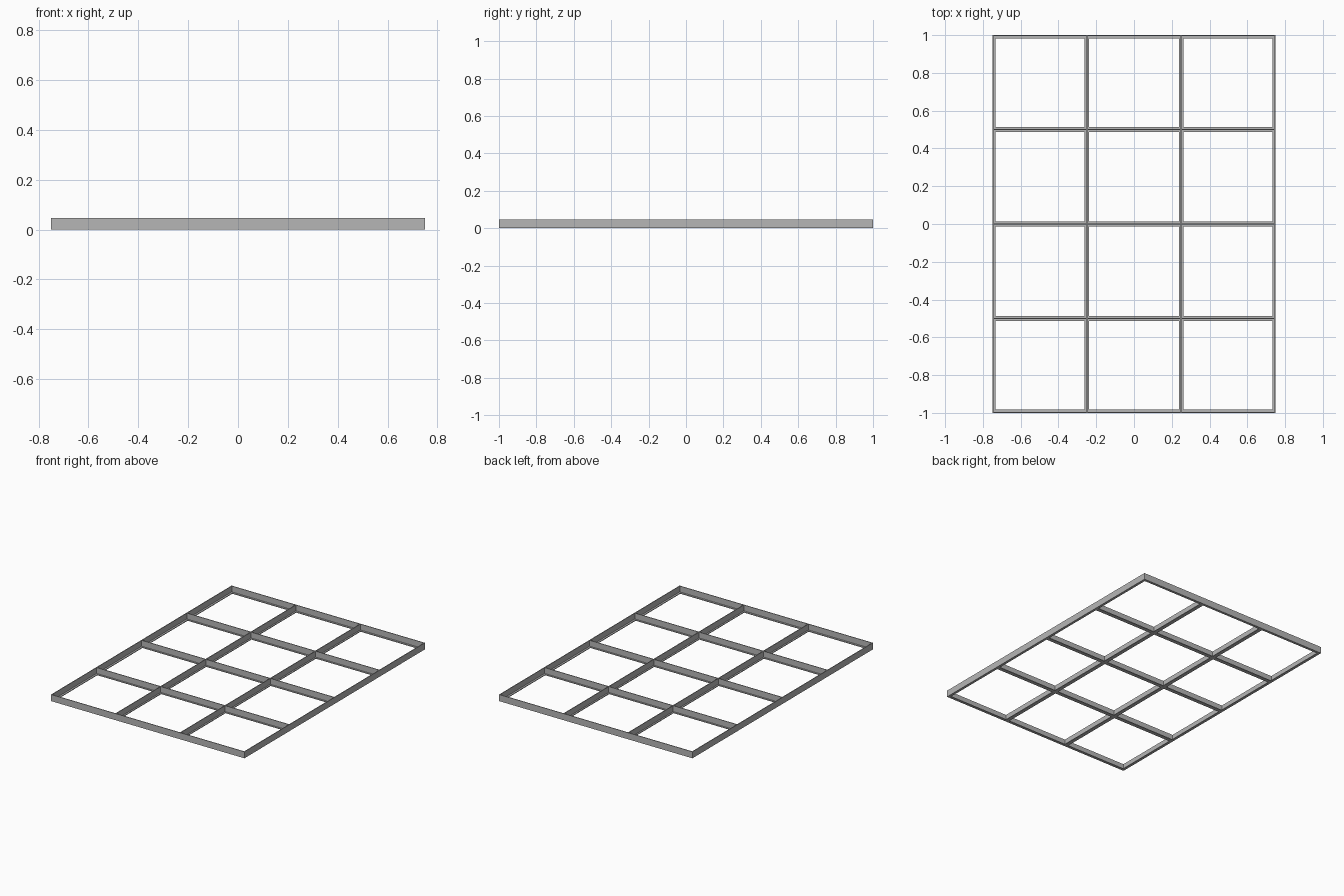
import bpy
import bmesh
from mathutils import Vector

cube = bpy.data.objects.get("Cube")
if cube:
    bpy.data.objects.remove(cube, do_unlink=True)

HALF_X, HALF_Y, PITCH = 0.75, 1.0, 0.5
HEIGHT, FLANGE, SHEET = 0.046, 0.026, 0.005

metal = bpy.data.materials.new("grey metal")
metal.use_nodes = True
grey = (0.47, 0.47, 0.47, 1)
metal.diffuse_color = grey
metal.node_tree.nodes["Principled BSDF"].inputs["Base Color"].default_value = grey


def bar(name, profile, start, end, side):
    """Extrude a cross-section of (offset, height) points from start to end."""
    start, end, side = Vector(start), Vector(end), Vector(side)
    bm = bmesh.new()
    face = bm.faces.new([bm.verts.new(start + side * u + Vector((0, 0, z)))
                         for u, z in profile])
    made = bmesh.ops.extrude_face_region(bm, geom=[face])["geom"]
    bmesh.ops.translate(bm, vec=end - start,
                        verts=[v for v in made if isinstance(v, bmesh.types.BMVert)])
    bmesh.ops.recalc_face_normals(bm, faces=bm.faces)
    mesh = bpy.data.meshes.new(name)
    bm.to_mesh(mesh)
    bm.free()
    mesh.materials.append(metal)
    bpy.context.collection.objects.link(bpy.data.objects.new(name, mesh))


# Upright web on a flat bottom flange: angle for the rim, tee for the inside
f, w = FLANGE / 2, SHEET / 2
angle = [(0, 0), (0.018, 0), (0.018, SHEET), (SHEET, SHEET),
         (SHEET, HEIGHT), (0, HEIGHT)]
tee = [(-f, 0), (f, 0), (f, SHEET), (w, SHEET), (w, HEIGHT),
       (-w, HEIGHT), (-w, SHEET), (-f, SHEET)]

# Rim angles, flanges pointing inward
for s, x_name, y_name in ((-1, "right", "front"), (1, "left", "back")):
    bar(x_name + "_wall_angle", angle, (s * HALF_X, -HALF_Y, 0),
        (s * HALF_X, HALF_Y, 0), (-s, 0, 0))
    bar(y_name + "_wall_angle", angle, (-HALF_X, s * HALF_Y, 0),
        (HALF_X, s * HALF_Y, 0), (0, -s, 0))

# Main tees run front to back
for i in (1, 2):
    x = -HALF_X + i * PITCH
    bar(f"main_tee_{i}", tee, (x, -HALF_Y + w, 0), (x, HALF_Y - w, 0), (1, 0, 0))

# Cross tees run side to side
for i in (1, 2, 3):
    y = -HALF_Y + i * PITCH
    bar(f"cross_tee_{i}", tee, (-HALF_X + w, y, 0), (HALF_X - w, y, 0), (0, 1, 0))
